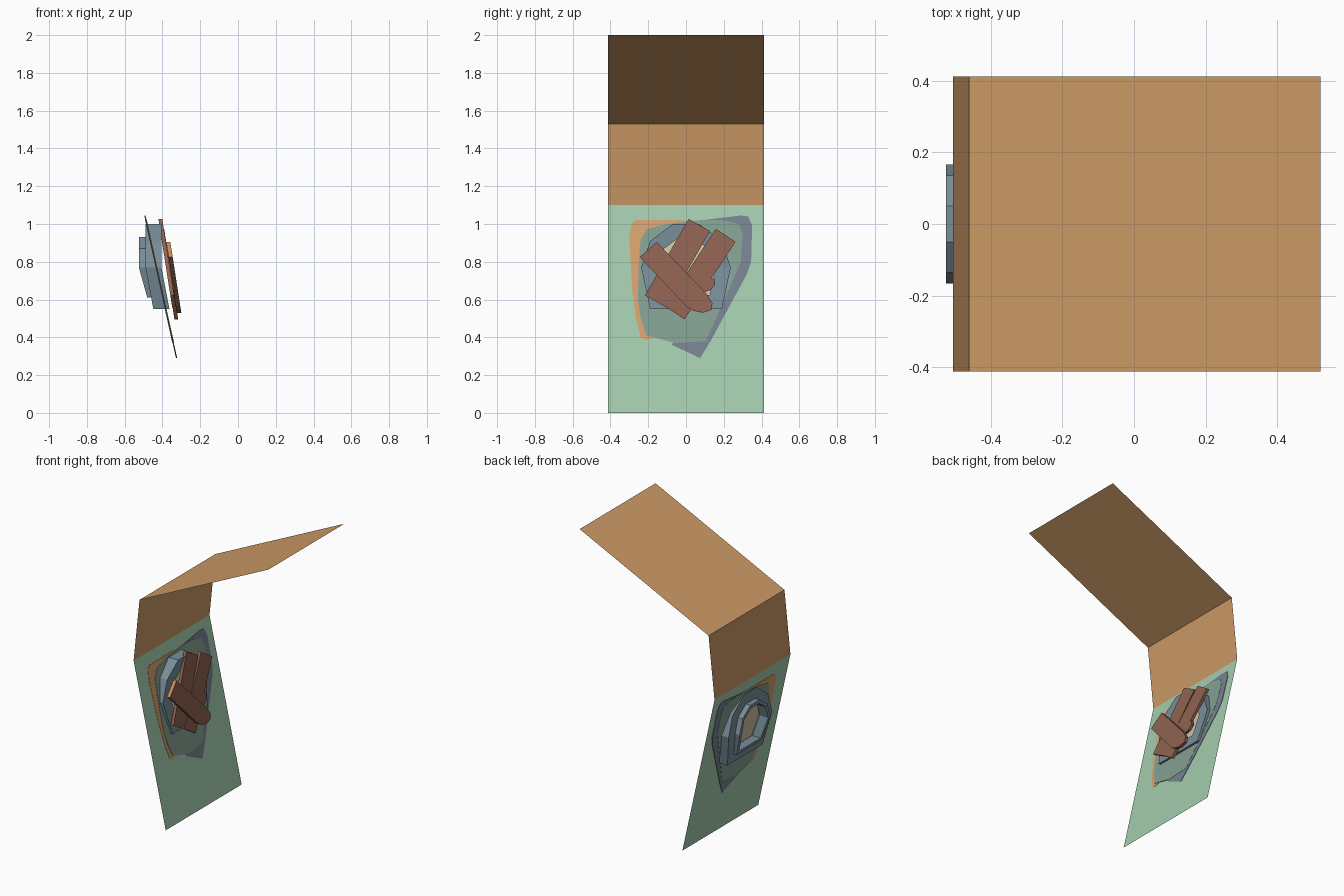
import bpy
import math

if "Cube" in bpy.data.objects:
    bpy.data.objects.remove(bpy.data.objects["Cube"])


def material(name, r, g, b):
    m = bpy.data.materials.new(name)
    lin = [(c / 255 / 12.92 if c < 11 else ((c / 255 + 0.055) / 1.055) ** 2.4) for c in (r, g, b)]
    m.diffuse_color = (*lin, 1)
    m.use_nodes = True
    m.node_tree.nodes["Principled BSDF"].inputs["Base Color"].default_value = m.diffuse_color
    return m


TAN = material("tan plaster", 205, 155, 103)
GREEN = material("pale green wallpaper", 162, 203, 172)
ORANGE = material("orange stain", 213, 160, 108)
SLATE = material("slate stain", 118, 130, 143)
GREY_GREEN = material("grey green stain", 131, 159, 144)
STEEL = material("blue grey frame", 120, 142, 153)
BEIGE = material("beige pane", 205, 195, 160)
WOOD = material("red brown wood", 143, 98, 80)
END = material("cut wood end", 205, 145, 90)


def build(name, verts, faces, mats, ends=()):
    me = bpy.data.meshes.new(name)
    me.from_pydata(verts, [], faces)
    for m in mats:
        me.materials.append(m)
    for i in ends:
        me.polygons[i].material_index = 1
    ob = bpy.data.objects.new(name, me)
    bpy.context.collection.objects.link(ob)
    return ob


def sheet(name, low, high, mat, hw=0.412):
    """Flat panel between two (x, z) points, across the full width."""
    (x0, z0), (x1, z1) = low, high
    build(name, [(x0, -hw, z0), (x0, hw, z0), (x1, hw, z1), (x1, -hw, z1)], [(0, 1, 2, 3)], [mat])


def prism(name, outline, surface, a, b, mats, ends=()):
    """Plate with a (y, z) outline, lying between surface+a and surface+b in x."""
    n = len(outline)
    area = sum(outline[i][0] * outline[(i + 1) % n][1] - outline[(i + 1) % n][0] * outline[i][1]
               for i in range(n))
    verts = [(surface(z) + d, y, z) for d in (a, b) for y, z in outline]
    faces = [(i, (i + 1) % n, (i + 1) % n + n, i + n) for i in range(n)]
    faces += [tuple(reversed(range(n))), tuple(range(n, 2 * n))]
    if area < 0:
        faces = [tuple(reversed(f)) for f in faces]
    build(name, verts, faces, mats, ends)


def ring(name, outline, inner, x0, x1, slope):
    """Frame ring that bends toward the room below the middle of the window."""
    n = len(outline)
    hole = [(y * inner, MID + (z - MID) * inner) for y, z in outline]
    verts = [(x + slope * max(0, MID - z), y, z)
             for x, loop in ((x0, outline), (x1, outline), (x1, hole), (x0, hole)) for y, z in loop]
    faces = []
    for k in range(4):
        for i in range(n):
            j, a, b = (i + 1) % n, k * n, (k + 1) % 4 * n
            faces.append((a + i, a + j, b + j, b + i))
    build(name, verts, faces, [STEEL])


def mirrored(half):
    return half + [(-y, z) for y, z in reversed(half)]


def wall_x(z):
    return -0.505 + (1.1 - z) * 0.222


def plank_x(z):
    return -0.41 + (1.02 - z) * 0.155


# wall and sloping ceiling sheets
sheet("lower_wall", (wall_x(0), 0), (-0.505, 1.1), GREEN)
sheet("upper_wall", (-0.505, 1.1), (-0.46, 1.53), TAN)
sheet("ceiling", (-0.46, 1.53), (0.52, 2.0), TAN)

# stains, visible on both sides of the wall
prism("orange_stain", [(-.30, .93), (-.29, 1.0), (-.265, 1.02), (0, 1.02), (0, .45), (-.21, .385),
                       (-.24, .40), (-.265, .5), (-.285, .65)], wall_x, -.002, .002, [ORANGE])
prism("slate_stain", [(0, 1.01), (.29, 1.045), (.33, 1.04), (.35, .99), (.345, .8), (.32, .73),
                      (.13, .38), (.075, .29), (-.075, .36), (0, .5)], wall_x, -.0033, .0033, [SLATE])
prism("middle_stain", [(-.25, .80), (-.24, .92), (-.205, .975), (-.1, 1.0), (.07, 1.02), (.2, 1.02),
                       (.28, 1.0), (.30, .95), (.29, .8), (.22, .64), (.11, .39), (.1, .38),
                       (-.06, .37), (-.17, .40), (-.21, .41), (-.24, .5), (-.255, .6)],
      wall_x, -.0046, .0046, [GREY_GREEN])

# window frame: two stepped rings and a pane
MID = 0.77
big = mirrored([(.07, 1.0), (.19, .91), (.237, MID), (.19, .55)])
small = mirrored([(.05, .93), (.135, .87), (.166, MID), (.135, .61)])
ring("window_frame", big, 0.66, -0.49, -0.405, 0.19)
ring("outer_rim", small, 0.86, -0.525, -0.46, 0.28)
prism("window_pane", [(y * .72, MID + (z - MID) * .72) for y, z in big],
      wall_x, -.012, .012, [BEIGE])


# boards nailed over the window
def plank(name, top, bottom, width, offset, thick=0.02):
    dy, dz = top[0] - bottom[0], top[1] - bottom[1]
    s = width / 2 / math.hypot(dy, dz)
    py, pz = dz * s, -dy * s
    pts = [(top[0] - py, top[1] - pz), (top[0] + py, top[1] + pz),
           (bottom[0] + py, bottom[1] + pz), (bottom[0] - py, bottom[1] - pz)]
    prism(name, pts, plank_x, offset - thick / 2, offset + thick / 2, [WOOD, END], (0, 2))


plank("left_plank", (.07, .995), (-.16, .59), .13, 0)
plank("right_plank", (.21, .94), (-.06, .53), .125, 0.002)
prism("cross_plank", [(-.245, .825), (-.155, .905), (.105, .635), (.14, .58), (.135, .545),
                      (.09, .53), (.04, .54), (0, .565)], plank_x, .012, .034, [WOOD, END], (0,))
prism("splinter", [(.08, .72), (.15, .71), (.155, .68), (.13, .65), (.10, .64), (.06, .66)],
      plank_x, -.008, .012, [WOOD])
